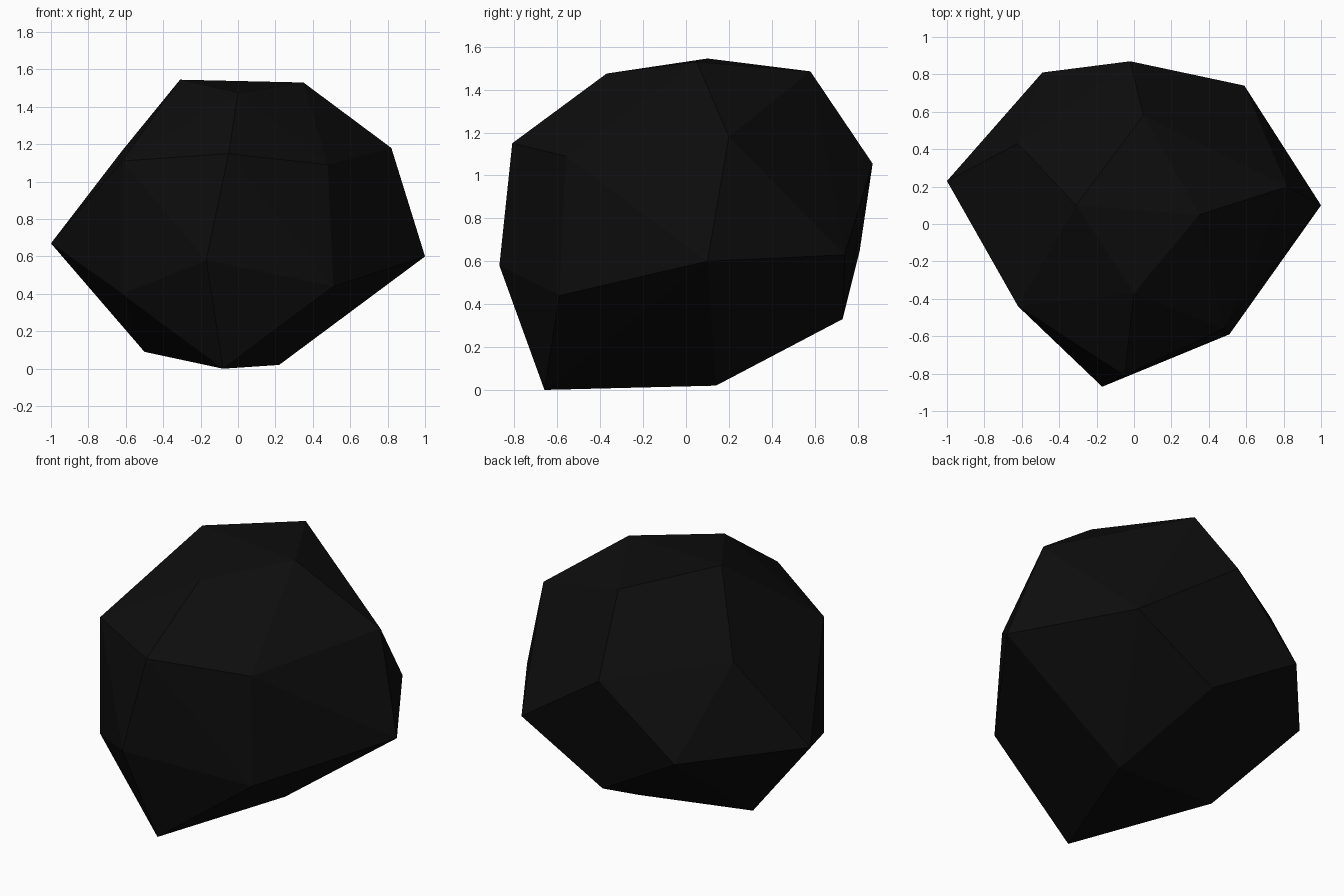
import bpy
import bmesh
import math
from mathutils import Vector

default_cube = bpy.data.objects.get("Cube")
if default_cube:
    bpy.data.objects.remove(default_cube, do_unlink=True)


def make_material(name, colour):
    material = bpy.data.materials.new(name)
    material.use_nodes = True
    material.diffuse_color = colour
    shader = material.node_tree.nodes["Principled BSDF"]
    shader.inputs["Base Color"].default_value = colour
    shader.inputs["Roughness"].default_value = 0.9
    return material


def make_chipped_lump(name, corners, material, flatness):
    """Wrap a faceted skin around the corners and merge nearly flat facets."""
    bm = bmesh.new()
    for corner in corners:
        bm.verts.new(Vector(corner))
    hull = bmesh.ops.convex_hull(bm, input=bm.verts)
    buried = [item for item in hull["geom_interior"]
              if isinstance(item, bmesh.types.BMVert)]
    bmesh.ops.delete(bm, geom=buried, context="VERTS")
    bmesh.ops.dissolve_limit(bm, angle_limit=flatness,
                             verts=bm.verts, edges=bm.edges)
    bmesh.ops.recalc_face_normals(bm, faces=bm.faces)
    for face in bm.faces:
        face.smooth = False

    mesh = bpy.data.meshes.new(name)
    bm.to_mesh(mesh)
    bm.free()
    mesh.materials.append(material)
    lump = bpy.data.objects.new(name, mesh)
    bpy.context.scene.collection.objects.link(lump)
    return lump


# Corners of the lump, grouped by level from the top down
crown = [(-.31, .1, 1.545), (.35, .05, 1.53), (0, -.37, 1.475), (.05, .58, 1.485)]
shoulder = [(.82, .2, 1.18), (.48, -.56, 1.09), (-.05, -.81, 1.15),
            (-.62, -.44, 1.11), (-.62, .43, 1.165), (-.02, .87, 1.055)]
waist = [(1, .1, .6), (.51, -.59, .44), (-.17, -.87, .58), (-.62, -.44, .4),
         (-1, .23, .67), (-.49, .81, .65), (.59, .74, .63)]
base = [(.22, .14, .02), (-.08, -.66, 0), (-.5, .07, .09), (.05, .73, .33)]

coal_black = make_material("coal_black", (.004, .004, .004, 1))
make_chipped_lump("coal_lump", crown + shoulder + waist + base,
                  coal_black, math.radians(3))
